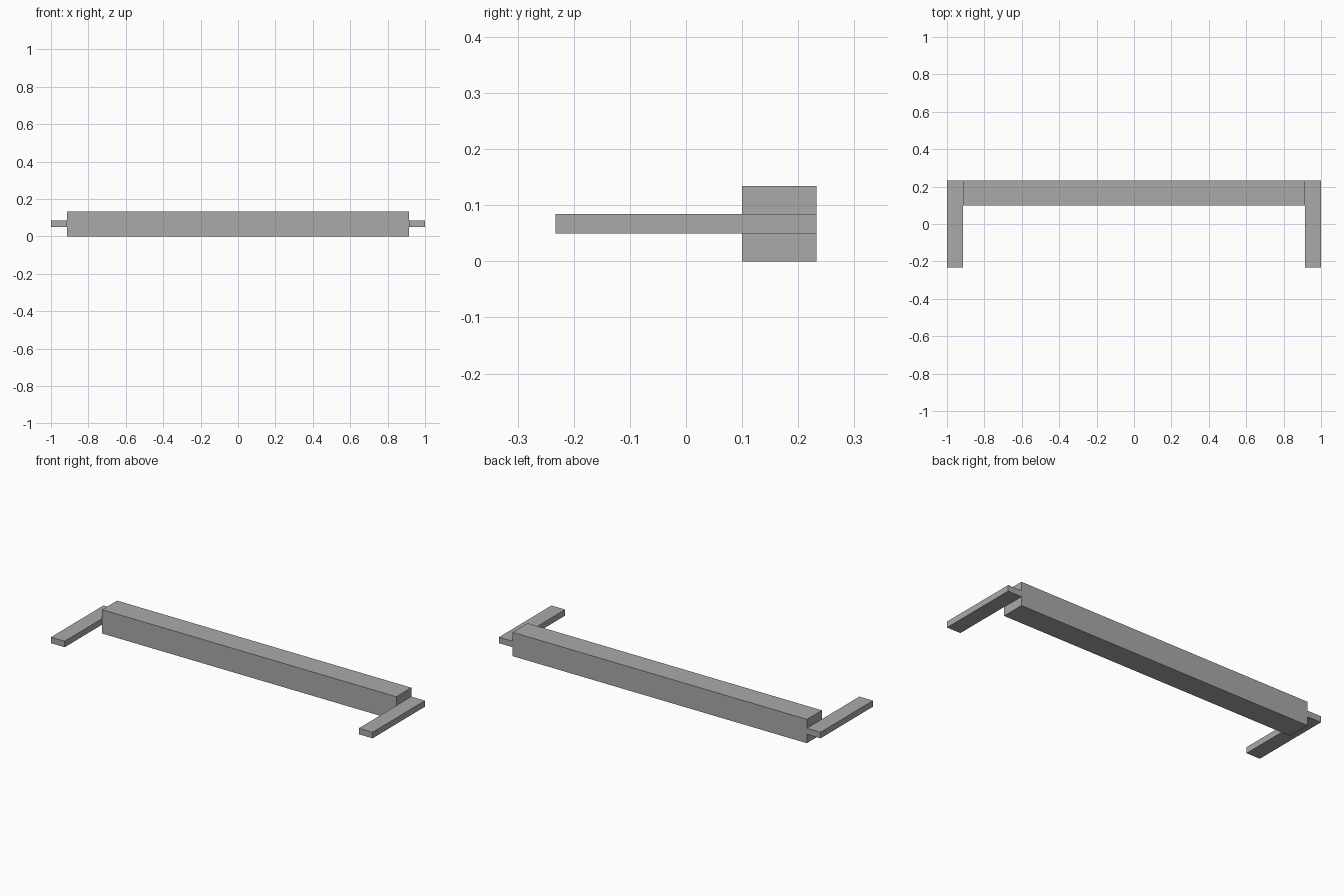
import bpy

cube = bpy.data.objects.get("Cube")
if cube:
    bpy.data.objects.remove(cube, do_unlink=True)

# Single plain grey
grey = bpy.data.materials.new("plain_grey")
grey.use_nodes = True
colour = (0.4, 0.4, 0.4, 1)
grey.diffuse_color = colour
grey.node_tree.nodes["Principled BSDF"].inputs["Base Color"].default_value = colour


def box(name, low, high):
    """Add a box spanning two opposite corners."""
    centre = [(a + b) / 2 for a, b in zip(low, high)]
    bpy.ops.mesh.primitive_cube_add(size=1, location=centre)
    obj = bpy.context.object
    obj.name = name
    obj.scale = [b - a for a, b in zip(low, high)]
    bpy.ops.object.transform_apply(location=False, rotation=False, scale=True)
    obj.data.materials.append(grey)
    return obj


inner, back = 0.915, 0.233

# Long crossbar at the back
box("crossbar", (-inner, 0.1, 0), (inner, back, 0.134))

# Thin arms reaching forward from each end
box("left_arm", (inner, -back, 0.05), (1, back, 0.084))
box("right_arm", (-1, -back, 0.05), (-inner, back, 0.084))
